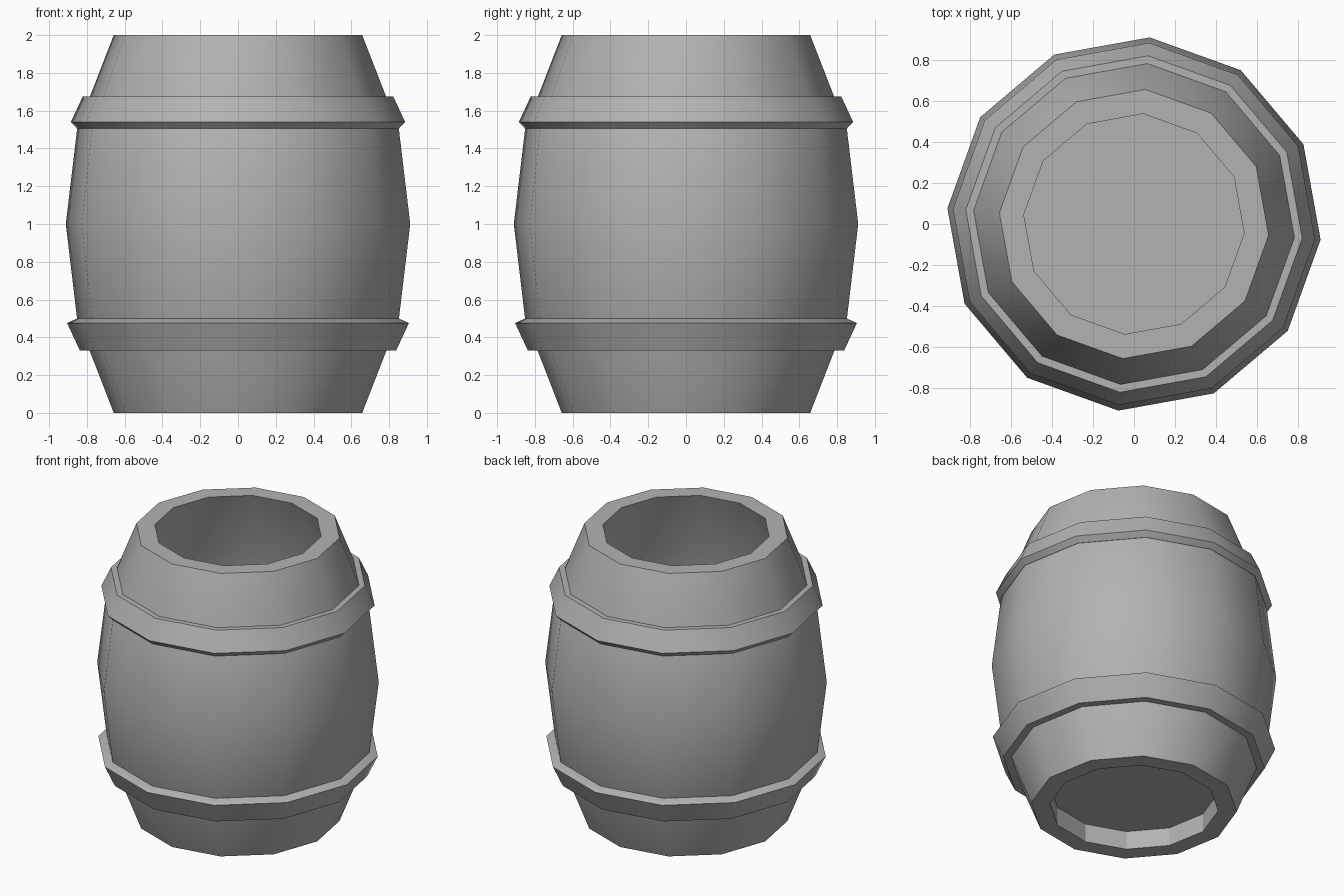
import bpy, bmesh
from math import radians, cos, sin

if "Cube" in bpy.data.objects:
    bpy.data.objects.remove(bpy.data.objects["Cube"])

SIDES = 12
OFFSET = radians(-4.8)

# Dark grey for every part
grey = bpy.data.materials.new("dark_grey")
grey.diffuse_color = (0.45, 0.45, 0.45, 1)
grey.use_nodes = True
grey.node_tree.nodes["Principled BSDF"].inputs["Base Color"].default_value = grey.diffuse_color


def lathe(name, profile, closed):
    """Spin an (r, z) profile into a 12-sided solid; open profiles get n-gon caps."""
    bm = bmesh.new()
    rings = []
    for r, z in profile:
        rings.append([bm.verts.new((r * cos(OFFSET + k * radians(360 / SIDES)),
                                    r * sin(OFFSET + k * radians(360 / SIDES)), z))
                      for k in range(SIDES)])
    pairs = list(zip(rings, rings[1:]))
    if closed:
        pairs.append((rings[-1], rings[0]))
    for a, b in pairs:
        for k in range(SIDES):
            n = (k + 1) % SIDES
            bm.faces.new((a[k], a[n], b[n], b[k]))
    if not closed:
        bm.faces.new(rings[0])
        bm.faces.new(rings[-1])
    bmesh.ops.recalc_face_normals(bm, faces=bm.faces)
    mesh = bpy.data.meshes.new(name)
    bm.to_mesh(mesh)
    bm.free()
    mesh.materials.append(grey)
    obj = bpy.data.objects.new(name, mesh)
    bpy.context.collection.objects.link(obj)
    bpy.ops.object.select_all(action='DESELECT')
    obj.select_set(True)
    bpy.context.view_layer.objects.active = obj
    bpy.ops.object.shade_smooth_by_angle(angle=radians(35))
    return obj


# Hollow body: underside recess, bulging outside, rim, inside wall and floor
body = lathe("barrel_body", [
    (0.54, 0.13), (0.54, 0.0), (0.66, 0.0), (0.855, 0.5), (0.915, 1.0),
    (0.855, 1.5), (0.66, 2.0), (0.54, 2.0), (0.735, 1.5), (0.795, 1.0),
    (0.735, 0.5), (0.60, 0.16)], closed=False)

# The recess wall under the base is faceted
for p in body.data.polygons:
    if p.center.z < 0.1 and p.center.xy.length < 0.56:
        p.use_smooth = False

# Hoops
lathe("upper_hoop", [(0.76, 1.675), (0.825, 1.675), (0.888, 1.54),
                     (0.855, 1.505), (0.80, 1.505)], closed=True)
lathe("lower_hoop", [(0.76, 0.33), (0.84, 0.33), (0.908, 0.475),
                     (0.855, 0.50), (0.80, 0.50)], closed=True)
